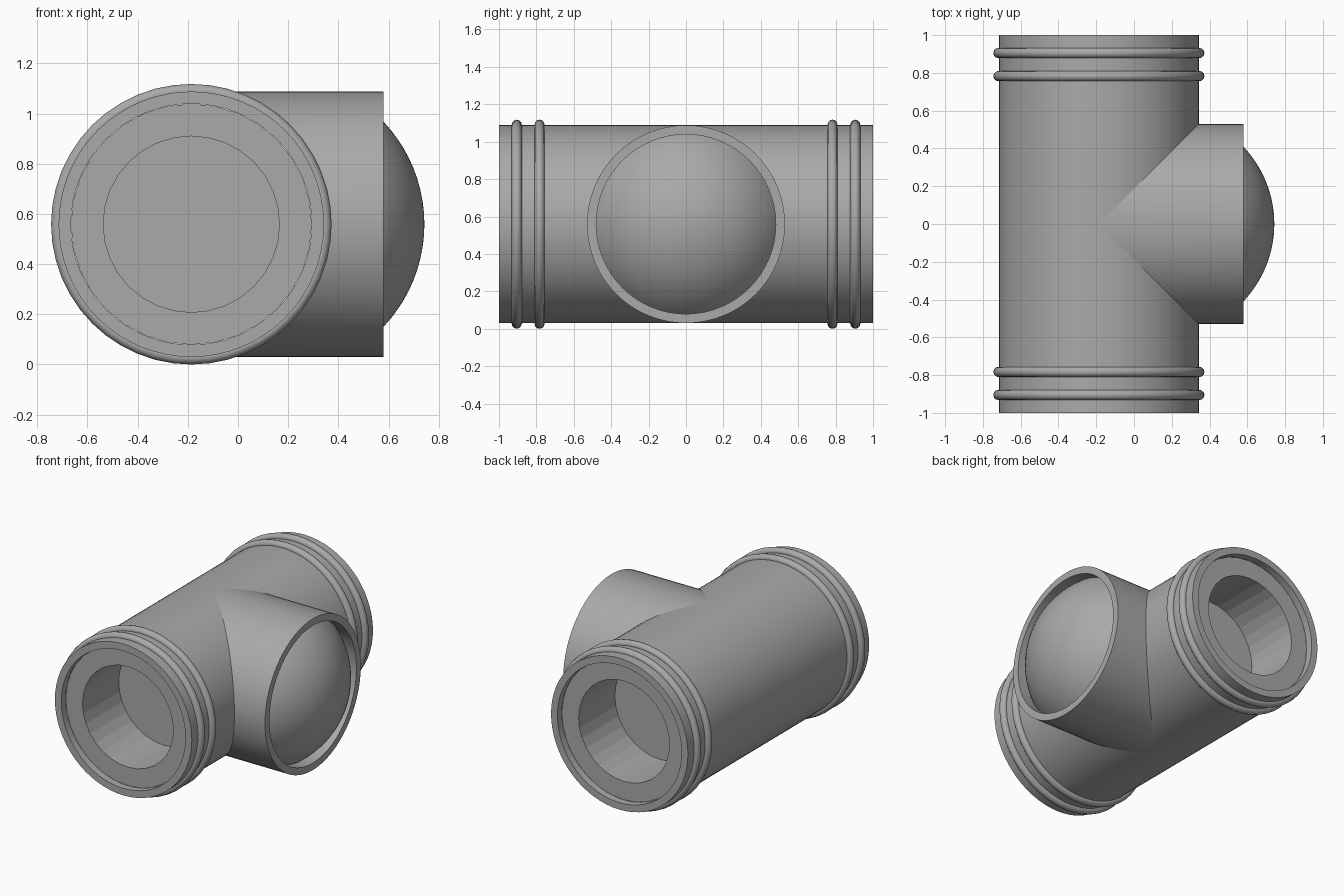
import bpy, bmesh
from math import sin, cos, pi, sqrt, radians
from mathutils import Vector

if "Cube" in bpy.data.objects:
    bpy.data.objects.remove(bpy.data.objects["Cube"])

AXIS = Vector((-0.186, 0, 0.559))   # crossing point of the two pipe axes
R_OUT, R_IN, R_BORE = 0.529, 0.48, 0.351
SEGS = 64

grey = bpy.data.materials.new("pipe grey")
grey.use_nodes = True
grey.diffuse_color = (0.4, 0.4, 0.4, 1)
grey.node_tree.nodes["Principled BSDF"].inputs["Base Color"].default_value = grey.diffuse_color


def lathe(name, profile, along, segs=SEGS, closed=False, mitre=False, smooth=30):
    """Spin (radius, distance) points about the x or y axis through AXIS."""
    bm = bmesh.new()
    rings = []
    for i, (r, d) in enumerate(profile):
        if r == 0:
            angles = [0]
        else:
            angles = [2 * pi * k / segs for k in range(segs)]
        ring = []
        for a in angles:
            side, up = r * cos(a), r * sin(a)
            dist = abs(side) if mitre and i == 0 else d
            pos = (dist, side, up) if along == "x" else (side, dist, up)
            ring.append(bm.verts.new(AXIS + Vector(pos)))
        rings.append(ring)
    pairs = list(zip(rings, rings[1:]))
    if closed:
        pairs.append((rings[-1], rings[0]))
    for a, b in pairs:
        for k in range(segs):
            n = (k + 1) % segs
            quad = [a[k % len(a)], a[n % len(a)], b[n % len(b)], b[k % len(b)]]
            bm.faces.new(list(dict.fromkeys(quad)))
    bmesh.ops.recalc_face_normals(bm, faces=bm.faces)
    mesh = bpy.data.meshes.new(name)
    bm.to_mesh(mesh)
    bm.free()
    mesh.materials.append(grey)
    obj = bpy.data.objects.new(name, mesh)
    bpy.context.collection.objects.link(obj)
    bpy.ops.object.select_all(action="DESELECT")
    obj.select_set(True)
    bpy.context.view_layer.objects.active = obj
    if smooth:
        bpy.ops.object.shade_smooth_by_angle(angle=radians(smooth))
    return obj


# Main pipe shell with a recessed lip at both ends
lip = 0.95
lathe("main_pipe", [(R_IN, -lip), (R_IN, -1), (R_OUT, -1),
                    (R_OUT, 1), (R_IN, 1), (R_IN, lip)], "y")

# End plugs with a blind bore, and sealing rings
for label, s in (("front", -1), ("back", 1)):
    lathe(label + "_plug", [(R_IN, s * lip), (R_BORE, s * lip),
                            (R_BORE, s * 0.55), (0, s * 0.55)], "y", segs=32, smooth=0)
    for place, y in (("outer", 0.905), ("inner", 0.783)):
        tube = [(0.532 + 0.027 * cos(2 * pi * k / 12),
                 s * y + 0.027 * sin(2 * pi * k / 12)) for k in range(12)]
        lathe(f"{label}_{place}_ring", tube, "y", segs=48, closed=True, smooth=40)

# Side branch, mitred onto the main pipe
mouth = 0.765
dome_r, dome_tip = 0.593, 0.929
dome_c = dome_tip - dome_r
seat = dome_c + sqrt(dome_r ** 2 - R_IN ** 2)
lathe("side_branch", [(R_OUT, 0), (R_OUT, mouth), (R_IN, mouth), (R_IN, seat)],
      "x", mitre=True)

# Domed cap seated inside the branch
steps = 16
dome = []
for k in range(steps + 1):
    r = R_IN * sin(pi / 2 * (1 - k / steps)) if k < steps else 0
    dome.append((r, dome_c + sqrt(dome_r ** 2 - r ** 2)))
lathe("branch_dome", dome, "x")
